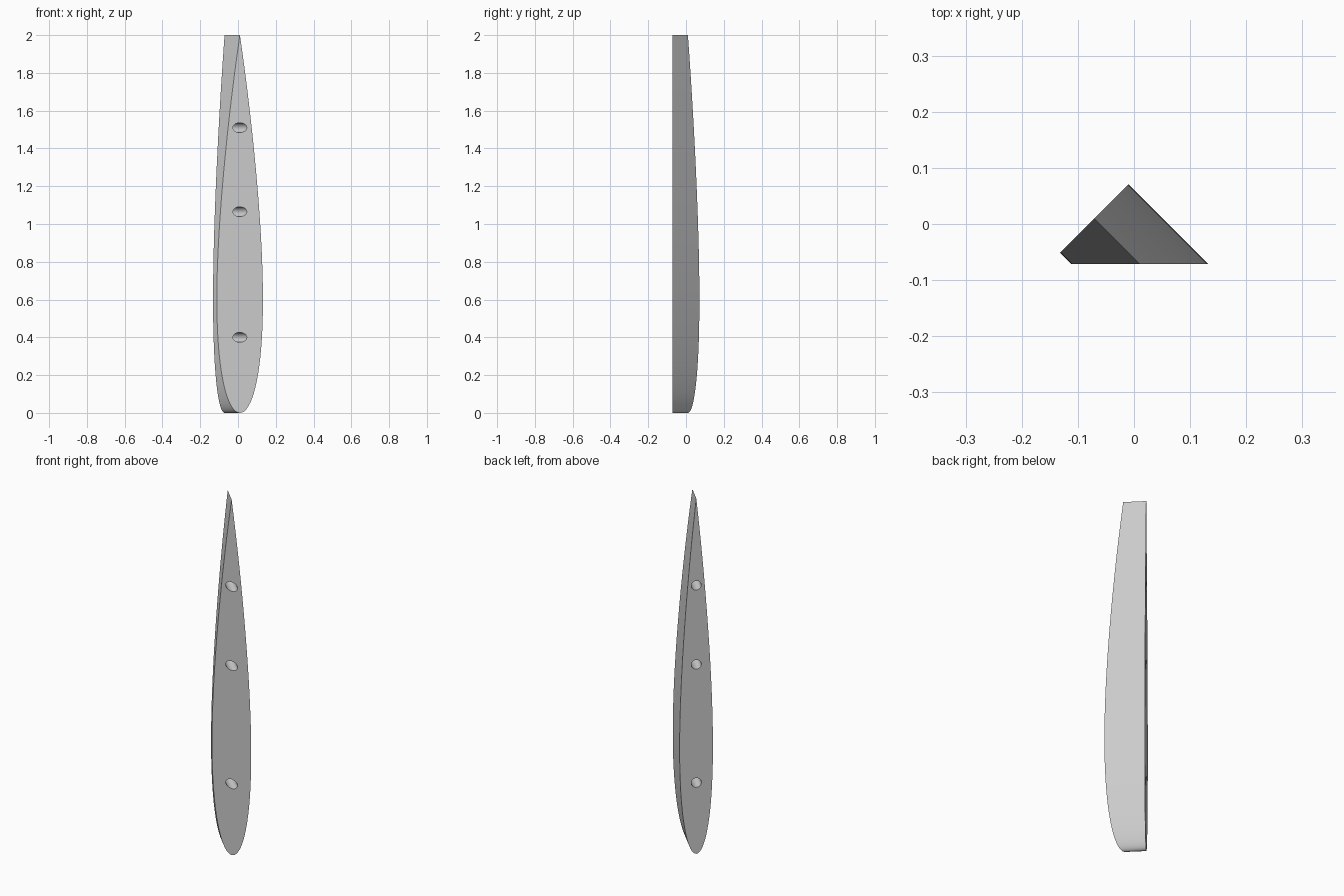
import bpy, bmesh, math
from mathutils import Vector

cube = bpy.data.objects.get("Cube")
if cube:
    bpy.data.objects.remove(cube, do_unlink=True)

CHORD = 2.0
HALF = 0.061                       # half thickness, measured along x
CENTRE = Vector((-0.071, 0.010))   # chord line on the square-cut end
FRONT_Y = -0.071                   # plane of the mitred end
STEPS = 48

grey = bpy.data.materials.new("light_grey")
grey.use_nodes = True
colour = (0.6, 0.6, 0.6, 1)
grey.diffuse_color = colour
grey.node_tree.nodes["Principled BSDF"].inputs["Base Color"].default_value = colour


def thickness(t):
    """Symmetric aerofoil half thickness, 1 at its widest, closed at the tail."""
    return 10 * (0.2969 * math.sqrt(t) - 0.126 * t - 0.3516 * t**2
                 + 0.2843 * t**3 - 0.1036 * t**4)


# Aerofoil outline: nose at the bottom, up one side, down the other
stations = [(1 - math.cos(math.pi * i / STEPS)) / 2 for i in range(STEPS + 1)]
outline = [(HALF * thickness(t), CHORD * t) for t in stations]
outline += [(-s, z) for s, z in outline[-2:0:-1]]

# Rib: square-cut back end, sides running diagonally to the mitred front end
bm = bmesh.new()
back, front = [], []
for s, z in outline:
    x, y = CENTRE.x + s, CENTRE.y + s
    run = y - FRONT_Y
    back.append(bm.verts.new((x, y, z)))
    front.append(bm.verts.new((x + run, FRONT_Y, z)))
bm.faces.new(back)
bm.faces.new(front[::-1])
for i in range(len(outline)):
    j = (i + 1) % len(outline)
    bm.faces.new((back[j], back[i], front[i], front[j]))
bmesh.ops.recalc_face_normals(bm, faces=bm.faces)
mesh = bpy.data.meshes.new("wing_rib")
bm.to_mesh(mesh)
bm.free()
rib = bpy.data.objects.new("wing_rib", mesh)
bpy.context.collection.objects.link(rib)
mesh.materials.append(grey)

# Spar holes bored straight through along the diagonal
for z in (0.40, 1.065, 1.51):
    bpy.ops.mesh.primitive_cylinder_add(
        vertices=40, radius=0.026, depth=0.6,
        location=(CENTRE.x, CENTRE.y, z),
        rotation=(math.pi / 2, 0, math.pi / 4))
    cutter = bpy.context.object
    cutter.name = "spar_hole_cutter"
    cutter.data.materials.append(grey)
    bpy.context.view_layer.objects.active = rib
    cut = rib.modifiers.new("spar_hole", "BOOLEAN")
    cut.operation = "DIFFERENCE"
    cut.solver = "EXACT"
    cut.object = cutter
    bpy.ops.object.modifier_apply(modifier=cut.name)
    bpy.data.objects.remove(cutter, do_unlink=True)

bpy.ops.object.select_all(action="DESELECT")
rib.select_set(True)
bpy.context.view_layer.objects.active = rib
bpy.ops.object.shade_smooth_by_angle(angle=math.radians(30))
